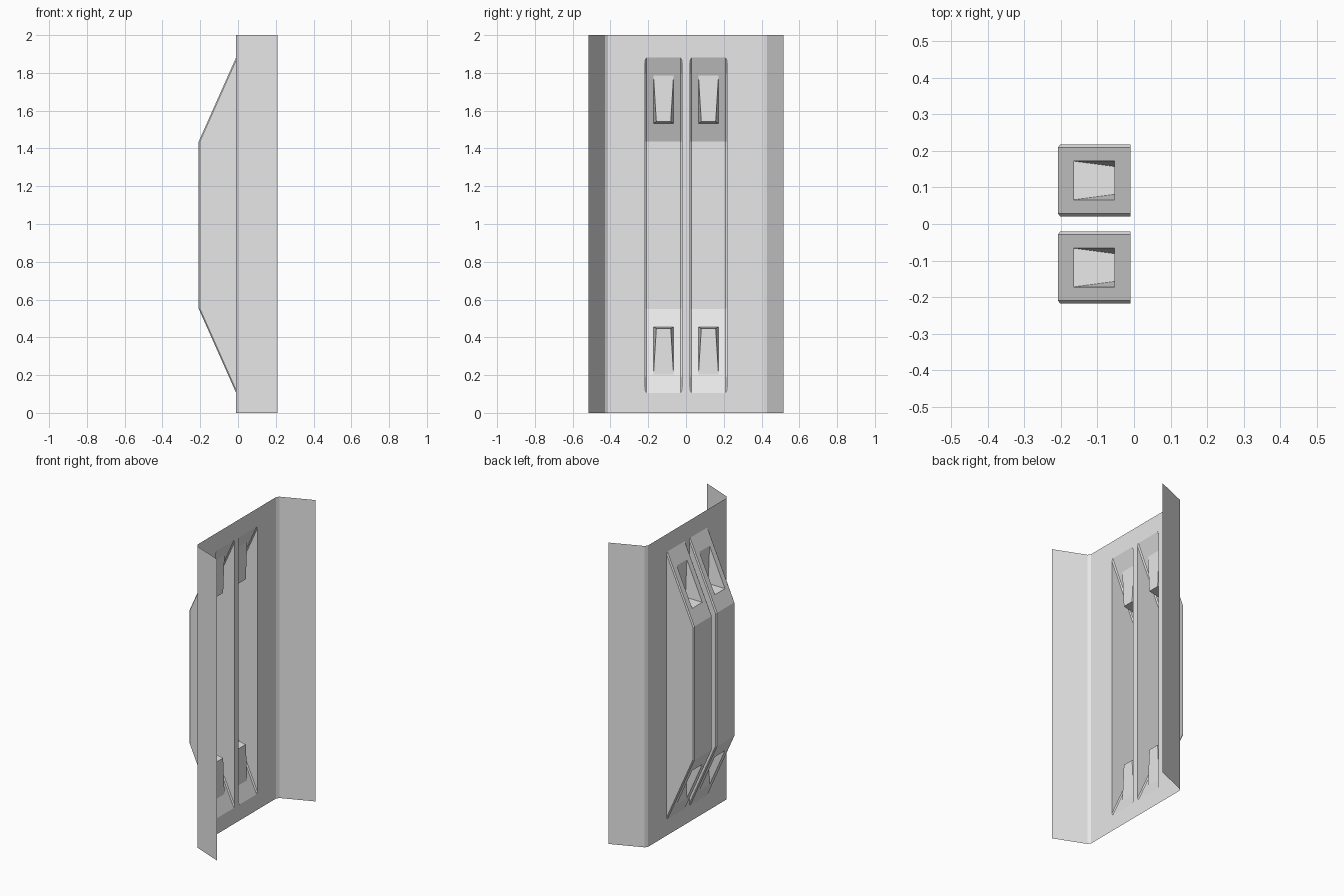
import bpy, bmesh

if "Cube" in bpy.data.objects:
    bpy.data.objects.remove(bpy.data.objects["Cube"], do_unlink=True)

# Single pale grey sheet metal
grey = bpy.data.materials.new("pale_grey")
grey.use_nodes = True
grey.diffuse_color = (0.8, 0.8, 0.8, 1)
grey.node_tree.nodes["Principled BSDF"].inputs["Base Color"].default_value = (0.8, 0.8, 0.8, 1)

WEB_X = -0.01      # plane of the flat web
RIB_X = -0.208     # outer face of the ribs
MID_Z = 0.994      # centre height of the ribs
RIB_Y = 0.119      # rib centre, mirrored to the other side
SIDE, FACE = 0.098, 0.09   # half widths at the wall and at the outer face
FLAT, END = 0.443, 0.888   # half heights of the rib face and of its foot
LIP = 0.006        # depth of the edge chamfer
SLOPE = (WEB_X - RIB_X) / (END - FLAT)
WALL_FLAT = FLAT - 0.002
WALL_END = WALL_FLAT + (WEB_X - RIB_X - LIP) / SLOPE


def make_object(name, bm):
    bmesh.ops.remove_doubles(bm, verts=bm.verts, dist=0.0002)
    bmesh.ops.recalc_face_normals(bm, faces=bm.faces)
    mesh = bpy.data.meshes.new(name)
    bm.to_mesh(mesh)
    bm.free()
    mesh.materials.append(grey)
    ob = bpy.data.objects.new(name, mesh)
    bpy.context.collection.objects.link(ob)
    return ob


def face(bm, *points):
    return bm.faces.new([bm.verts.new(p) for p in points])


def loop(bm, points):
    vs = [bm.verts.new(p) for p in points]
    return [bm.edges.new((a, b)) for a, b in zip(vs, vs[1:] + vs[:1])]


# Web: flat sheet with a chamfered opening behind each rib
bm = bmesh.new()
bend = 0.412
edges = loop(bm, [(WEB_X, y, z) for y, z in
                  [(-bend, 0), (bend, 0), (bend, 2), (-bend, 2)]])
for side in (-1, 1):
    outline = [(SIDE, -WALL_END), (SIDE, WALL_END), (FACE, END), (-FACE, END),
               (-SIDE, WALL_END), (-SIDE, -WALL_END), (-FACE, -END), (FACE, -END)]
    edges += loop(bm, [(WEB_X, side * RIB_Y + y, MID_Z + z) for y, z in outline])
bmesh.ops.triangle_fill(bm, edges=edges, use_beauty=True, normal=(1, 0, 0))

# Flanges: small bend, then a splayed strip on both sides
profile = [(WEB_X, bend), (0.002, 0.43), (0.208, 0.515)]
for side in (-1, 1):
    for (xa, ya), (xb, yb) in zip(profile, profile[1:]):
        face(bm, (xa, side * ya, 0), (xb, side * yb, 0),
             (xb, side * yb, 2), (xa, side * ya, 2))
make_object("channel_sheet", bm)

# Ribs: upper half of one hollow rib, mirrored in y and z
bm = bmesh.new()
rim = [(RIB_X, 0), (RIB_X, FLAT), (WEB_X, END)]
wall = [(RIB_X + LIP, 0), (RIB_X + LIP, WALL_FLAT), (WEB_X, WALL_END)]
for s in (-1, 1):
    ys, yf = RIB_Y + s * SIDE, RIB_Y + s * FACE
    face(bm, *[(x, ys, z) for x, z in wall + [(WEB_X, 0)]])
    for i in range(2):
        face(bm, (rim[i][0], yf, rim[i][1]), (rim[i + 1][0], yf, rim[i + 1][1]),
             (wall[i + 1][0], ys, wall[i + 1][1]), (wall[i][0], ys, wall[i][1]))
face(bm, *[(RIB_X, RIB_Y + s * FACE, z)
           for s, z in ((-1, 0), (1, 0), (1, FLAT), (-1, FLAT))])


# Sloped end with a window, drawn as a ring of four faces
def on_slope(y, z):
    return (RIB_X + (z - FLAT) * SLOPE, RIB_Y + y, z)


low, high, half = 0.538, 0.792, 0.053
outer = [on_slope(*p) for p in ((-FACE, FLAT), (FACE, FLAT), (FACE, END), (-FACE, END))]
window = [on_slope(*p) for p in ((-half, low), (half, low), (half, high), (-half, high))]
for i in range(4):
    j = (i + 1) % 4
    face(bm, outer[i], outer[j], window[j], window[i])

# Pocket: upright back, tapered cheeks and a ledge
back_x = window[2][0]
step = [(back_x, RIB_Y + s * 0.038, low + 0.01) for s in (-1, 1)]
face(bm, step[0], step[1], window[2], window[3])
face(bm, window[0], window[1], step[1], step[0])
face(bm, window[1], window[2], step[1])
face(bm, window[0], step[0], window[3])

ribs = make_object("hollow_ribs", bm)
ribs.location.z = MID_Z
mirror = ribs.modifiers.new("mirror", "MIRROR")
mirror.use_axis = (False, True, True)
